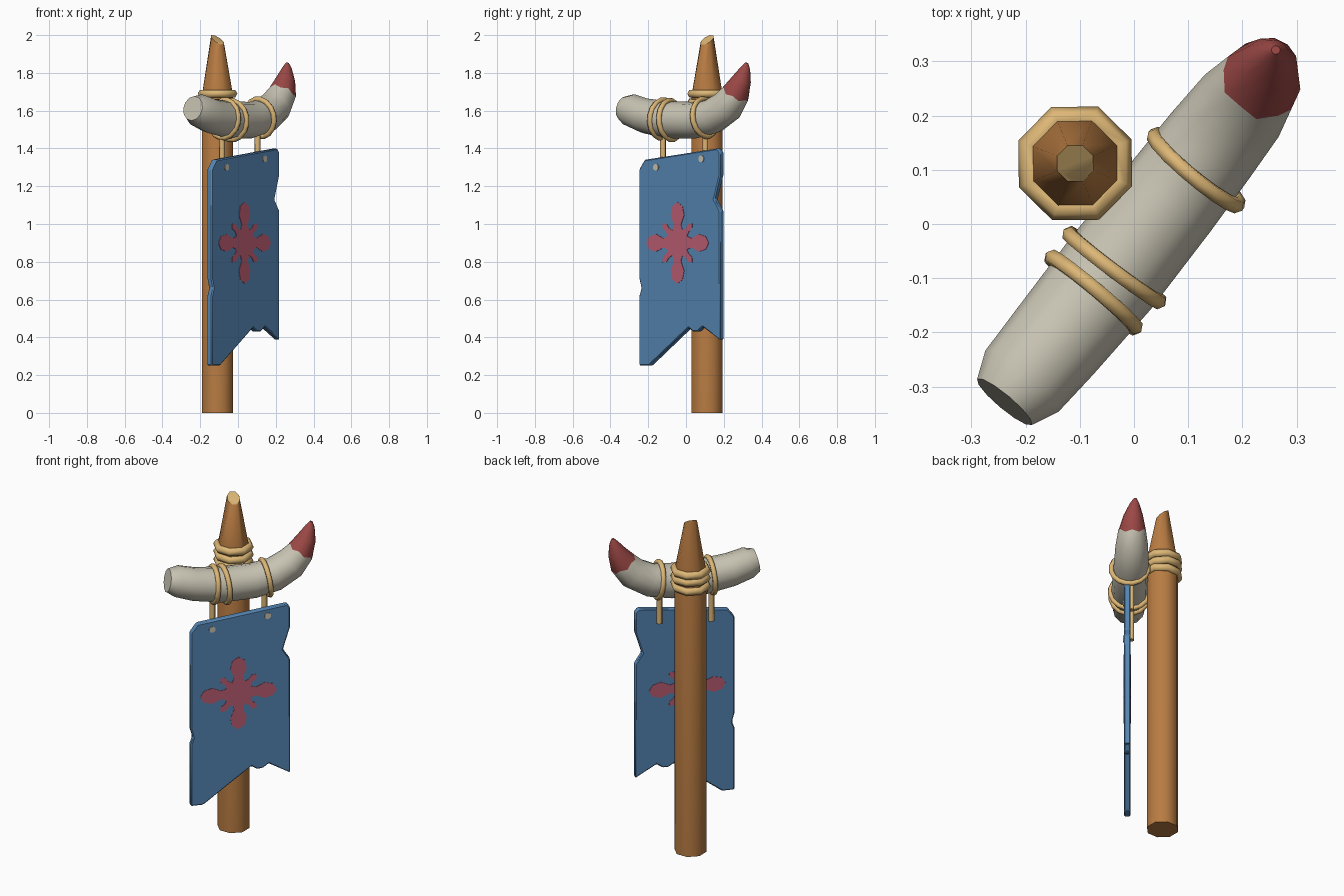
import bpy, bmesh, math
from mathutils import Vector, Matrix

if "Cube" in bpy.data.objects:
    bpy.data.objects.remove(bpy.data.objects["Cube"])

# Everything is laid out in a local frame (x along the horn, y toward the pole),
# then turned 50 degrees about z.
TURN = Matrix.Rotation(math.radians(50), 4, 'Z')


def material(name, rgb):
    m = bpy.data.materials.new(name)
    m.diffuse_color = (*rgb, 1)
    m.use_nodes = True
    m.node_tree.nodes["Principled BSDF"].inputs["Base Color"].default_value = m.diffuse_color
    return m


WOOD = material("brown wood", (0.48, 0.20, 0.055))
ROPE = material("tan rope", (0.72, 0.47, 0.18))
HORN = material("bone", (0.58, 0.55, 0.45))
RED = material("dark red", (0.33, 0.065, 0.06))
BLUE = material("blue cloth", (0.09, 0.235, 0.45))
PINK = material("pink paint", (0.50, 0.11, 0.17))


def finish(bm, name, mats, angle=50):
    bmesh.ops.recalc_face_normals(bm, faces=bm.faces)
    me = bpy.data.meshes.new(name)
    bm.to_mesh(me)
    bm.free()
    for m in mats:
        me.materials.append(m)
    me.shade_smooth()
    me.set_sharp_from_angle(angle=math.radians(angle))
    ob = bpy.data.objects.new(name, me)
    bpy.context.collection.objects.link(ob)
    ob.matrix_world = TURN
    return ob


def loft(name, rings, mats, rule=lambda i: 0, cap_mats=(0, 0), angle=50):
    """Skin a list of point rings; rule picks the material of each band."""
    bm = bmesh.new()
    vr = [[bm.verts.new(p) for p in r] for r in rings]
    n = len(vr[0])
    for i in range(len(vr) - 1):
        for k in range(n):
            f = bm.faces.new((vr[i][k], vr[i][(k + 1) % n],
                              vr[i + 1][(k + 1) % n], vr[i + 1][k]))
            f.material_index = rule(i)
    for ring, mi in ((vr[0], cap_mats[0]), (vr[-1], cap_mats[1])):
        bm.faces.new(ring).material_index = mi
    return finish(bm, name, mats, angle)


def slab(name, outline, y0, y1, mat, bevel=0):
    """Upright plate from an (x, z) outline."""
    bm = bmesh.new()
    a = [bm.verts.new((x, y0, z)) for x, z in outline]
    b = [bm.verts.new((x, y1, z)) for x, z in outline]
    n = len(a)
    bm.faces.new(a)
    bm.faces.new(b[::-1])
    for k in range(n):
        bm.faces.new((a[k], b[k], b[(k + 1) % n], a[(k + 1) % n]))
    ob = finish(bm, name, [mat], 30)
    if bevel:
        m = ob.modifiers.new("soft_edge", 'BEVEL')
        m.width, m.segments = bevel, 1
    return ob


def rope_ring(name, loc, radii, minor, rot, sides=16):
    """Rope loop with elliptical radii (a, b) lying across its own z axis."""
    bm = bmesh.new()
    m = 6
    v = []
    for i in range(sides):
        t = 2 * math.pi * (i + 0.5) / sides
        v.append([bm.verts.new(((radii[0] + minor * math.cos(p)) * math.cos(t),
                                (radii[1] + minor * math.cos(p)) * math.sin(t),
                                minor * math.sin(p)))
                  for p in (2 * math.pi * j / m for j in range(m))])
    for i in range(sides):
        for j in range(m):
            w = v[(i + 1) % sides]
            bm.faces.new((v[i][j], w[j], w[(j + 1) % m], v[i][(j + 1) % m]))
    bm.transform(Matrix.Translation(loc) @ rot)
    return finish(bm, name, [ROPE], 70)


# Pole: octagonal post, tapered top with a slanted cut
PX, PY = 0.016, 0.155


def octagon(r, z, slant=0):
    pts = []
    for k in range(8):
        t = math.radians(18 + 45 * k)
        pts.append((PX + r * math.cos(t), PY + r * math.sin(t), z + slant * math.sin(t)))
    return pts


loft("pole", [octagon(0.089, 0), octagon(0.089, 1.68), octagon(0.036, 1.975, 0.026)],
     [WOOD, ROPE], cap_mats=(0, 1))

# Lashing on the pole
for i, z in enumerate((1.69, 1.645, 1.60)):
    tilt = Matrix.Rotation(math.radians((0, 3, -3)[i]), 4, 'X')
    turn8 = Matrix.Rotation(math.radians(18 - 22.5), 4, 'Z')
    rope_ring(f"pole_rope_{i}", (PX, PY, z), (0.090, 0.090), 0.023, tilt @ turn8, 8)

# Horn: (x, y, z, radius) along its curve, last bands painted red
path = [(-0.405, -0.028, 1.612, 0.066), (-0.355, -0.028, 1.602, 0.088),
        (-0.26, -0.028, 1.573, 0.093), (-0.10, -0.026, 1.55, 0.099),
        (0.08, -0.02, 1.55, 0.097), (0.20, -0.015, 1.572, 0.094),
        (0.295, -0.012, 1.625, 0.089), (0.352, -0.010, 1.692, 0.076),
        (0.388, -0.004, 1.765, 0.052), (0.408, 0.003, 1.825, 0.026),
        (0.414, 0.006, 1.853, 0.008)]
RED_RING = 7
rings = []
for i, (x, y, z, r) in enumerate(path):
    a, b = path[max(i - 1, 0)], path[min(i + 1, len(path) - 1)]
    tan = Vector(b[:3]) - Vector(a[:3])
    tan.normalize()
    side = Vector((0, 1, 0))
    up = tan.cross(side).normalized()
    ring = []
    for k in range(12):
        t = 2 * math.pi * k / 12
        jag = (0.007 if k % 2 else -0.007) if i == RED_RING else 0
        ring.append(Vector((x, y, z)) + r * (math.cos(t) * side + math.sin(t) * up) + jag * tan)
    rings.append(ring)
loft("horn", rings, [HORN, RED], rule=lambda i: int(i >= RED_RING), cap_mats=(0, 1))

# Rope bands round the horn
for i, (x, z, r, lean, yaw) in enumerate(((-0.145, 1.556, 0.101, 4, 0),
                                          (-0.085, 1.55, 0.104, -3, 3),
                                          (0.150, 1.562, 0.100, -8, 0))):
    rot = (Matrix.Rotation(math.radians(yaw), 4, 'Z')
           @ Matrix.Rotation(math.radians(90 + lean), 4, 'Y'))
    rope_ring(f"horn_rope_{i}", (x, -0.024, z), (r, r), 0.015, rot)

# Hanging cords behind the cloth, with pegs through its front
for i, (x, px, pz) in enumerate(((-0.147, -0.16, 1.30), (0.145, 0.153, 1.345))):
    cord = [[(x + 0.017 * math.cos(k * math.pi / 3), -0.014 + 0.016 * math.sin(k * math.pi / 3), z)
             for k in range(6)] for z in (1.285 + 0.02 * i, 1.48)]
    loft(f"hanging_cord_{i}", cord, [ROPE], angle=70)
    peg = [(px + 0.019 * math.cos(k * math.pi / 4 + 0.39), pz + 0.019 * math.sin(k * math.pi / 4 + 0.39))
           for k in range(8)]
    slab(f"peg_{i}", peg, -0.059, -0.053, HORN)

# Ragged banner cloth
cloth = [(-0.28, 0.25), (-0.21, 0.25), (0.062, 0.45), (0.092, 0.43), (0.125, 0.43),
         (0.16, 0.455), (0.19, 0.437), (0.28, 0.385), (0.28, 1.07), (0.24, 1.13),
         (0.28, 1.26), (0.28, 1.38), (0.262, 1.40), (-0.243, 1.34), (-0.28, 1.29),
         (-0.28, 0.71), (-0.266, 0.66), (-0.28, 0.62)]
slab("banner", cloth, -0.0545, -0.0195, BLUE, bevel=0.006)

# Painted flower cross on both sides: one eighth, mirrored and repeated
eighth = [(0.216, 0), (0.198, 10), (0.155, 17.5), (0.10, 14), (0.075, 28),
          (0.098, 37), (0.125, 36.5), (0.145, 45)]
quarter = eighth + [(r, 90 - a) for r, a in eighth[-2:0:-1]]
flower = [(-0.012 + r * math.cos(math.radians(a + 90 * q)),
           0.90 + r * math.sin(math.radians(a + 90 * q)))
          for q in range(4) for r, a in quarter]
slab("flower_front", flower, -0.0570, -0.0540, PINK)
slab("flower_back", flower, -0.0200, -0.0170, PINK)
